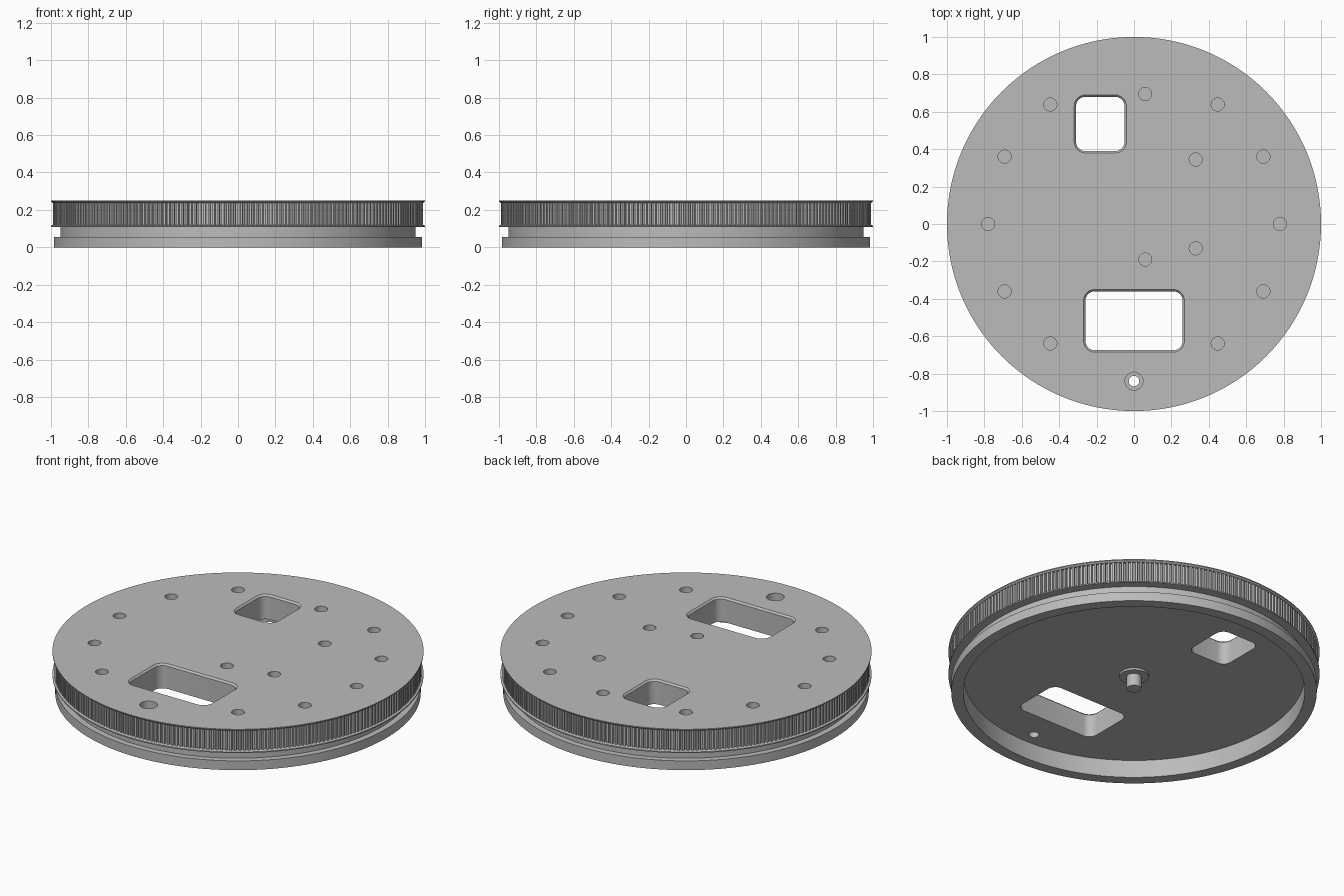
import bpy
import bmesh
from math import sin, cos, pi, radians

if "Cube" in bpy.data.objects:
    bpy.data.objects.remove(bpy.data.objects["Cube"], do_unlink=True)

grey = bpy.data.materials.new("plain grey")
grey.use_nodes = True
colour = (0.5, 0.5, 0.5, 1)
grey.diffuse_color = colour
grey.node_tree.nodes["Principled BSDF"].inputs["Base Color"].default_value = colour


def circle(r, z, x=0, y=0, n=32):
    return [(x + r * cos(2 * pi * i / n), y + r * sin(2 * pi * i / n), z) for i in range(n)]


def rounded_rect(x0, x1, y0, y1, r, z, steps=6):
    corners = [(x1 - r, y1 - r), (x0 + r, y1 - r), (x0 + r, y0 + r), (x1 - r, y0 + r)]
    pts = []
    for k, (cx, cy) in enumerate(corners):
        for i in range(steps + 1):
            a = pi / 2 * (k + i / steps)
            pts.append((cx + r * cos(a), cy + r * sin(a), z))
    return pts


def loft(name, rings, caps=True):
    """Join matching rings of points with quads, closing both ends."""
    bm = bmesh.new()
    loops = [[bm.verts.new(p) for p in ring] for ring in rings]
    n = len(loops[0])
    for a, b in zip(loops, loops[1:]):
        for i in range(n):
            j = (i + 1) % n
            bm.faces.new((a[i], a[j], b[j], b[i]))
    if caps:
        bm.faces.new(loops[0])
        bm.faces.new(loops[-1])
    bmesh.ops.recalc_face_normals(bm, faces=bm.faces)
    mesh = bpy.data.meshes.new(name)
    bm.to_mesh(mesh)
    bm.free()
    mesh.materials.append(grey)
    obj = bpy.data.objects.new(name, mesh)
    bpy.context.collection.objects.link(obj)
    return obj


def activate(obj):
    bpy.ops.object.select_all(action="DESELECT")
    obj.select_set(True)
    bpy.context.view_layer.objects.active = obj


def cut(target, cutter):
    cutter.hide_render = True
    mod = target.modifiers.new("cut", "BOOLEAN")
    mod.operation = "DIFFERENCE"
    mod.solver = "EXACT"
    mod.object = cutter
    activate(target)
    bpy.ops.object.modifier_apply(modifier=mod.name)
    bpy.data.objects.remove(cutter, do_unlink=True)


TOP, CEILING = 0.25, 0.105

# Turned body: top flange, belt channel, lower flange, groove, skirt and hollow underside
profile = [(1, TOP), (1, 0.245), (0.99, 0.237), (0.974, 0.237), (0.974, 0.12), (0.99, 0.12),
           (1, 0.115), (1, 0.108), (0.95, 0.108), (0.95, 0.055), (0.985, 0.055),
           (0.985, 0), (0.92, 0), (0.92, CEILING)]
body = loft("pulley_body", [circle(r, z, n=192) for r, z in profile])

# Rounded windows with a chamfered upper edge
for x0, x1, y0, y1 in [(-0.31, -0.05, 0.39, 0.68), (-0.26, 0.26, -0.675, -0.36)]:
    c = 0.01
    inner = (x0, x1, y0, y1, 0.05)
    outer = (x0 - c, x1 + c, y0 - c, y1 + c, 0.06)
    cut(body, loft("window_cutter", [rounded_rect(*inner, 0.0), rounded_rect(*inner, TOP - c),
                                     rounded_rect(*outer, TOP), rounded_rect(*outer, TOP + 0.1)]))

# Blind holes: an outer circle of mounts plus four inner ones
spots = [(0.78 * cos(radians(a)), 0.78 * sin(radians(a)))
         for a in (0, 27.5, 55, 125, 152.5, 180, 207.5, 235, 305, 332.5)]
spots += [(0.06, 0.695), (0.33, 0.345), (0.33, -0.13), (0.06, -0.19)]
for x, y in spots:
    cut(body, loft("hole_cutter", [circle(0.035, TOP - 0.08, x, y), circle(0.035, TOP + 0.1, x, y)]))

# Counterbored through hole near the front
cut(body, loft("counterbore_cutter", [circle(r, z, 0, -0.84) for r, z in
                                      [(0.028, 0.0), (0.028, 0.17), (0.048, 0.17), (0.048, 0.35)]]))

# Toothed belt band between the flanges
TEETH = 250
outline = []
for t in range(TEETH):
    for step, r in [(0, 0.99), (0.45, 0.99), (0.55, 0.978), (0.9, 0.978)]:
        a = 2 * pi * (t + step) / TEETH
        outline.append((r * cos(a), r * sin(a)))
loft("toothed_band", [[(x, y, z) for x, y in outline] for z in (0.118, 0.239)], caps=False)

# Collar and pivot pin under the plate
pin = loft("pivot_pin", [circle(r, z) for r, z in
                         [(0.08, CEILING + 0.01), (0.08, CEILING - 0.012), (0.04, CEILING - 0.012), (0.04, 0.02)]])

for obj in (body, pin):
    activate(obj)
    bpy.ops.object.shade_smooth_by_angle(angle=radians(30))
